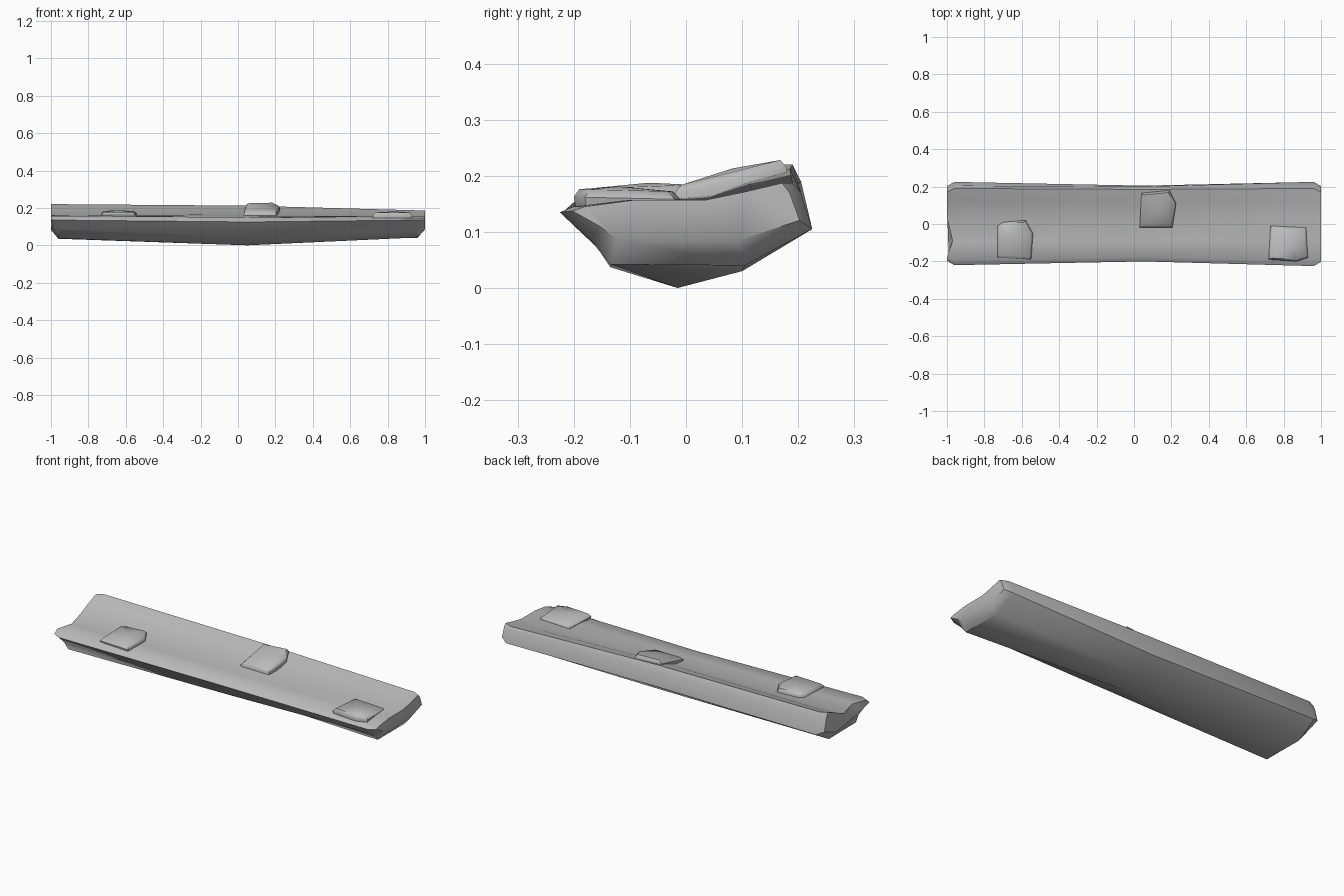
import bpy, bmesh, math

cube = bpy.data.objects.get("Cube")
if cube:
    bpy.data.objects.remove(cube, do_unlink=True)

stone = bpy.data.materials.new("grey_stone")
stone.use_nodes = True
colour = (0.5, 0.5, 0.5, 1)
stone.diffuse_color = colour
stone.node_tree.nodes["Principled BSDF"].inputs["Base Color"].default_value = colour


def finish(name, bm, angle):
    bmesh.ops.recalc_face_normals(bm, faces=bm.faces)
    mesh = bpy.data.meshes.new(name)
    bm.to_mesh(mesh)
    bm.free()
    mesh.materials.append(stone)
    obj = bpy.data.objects.new(name, mesh)
    bpy.context.collection.objects.link(obj)
    bpy.ops.object.select_all(action="DESELECT")
    obj.select_set(True)
    bpy.context.view_layer.objects.active = obj
    bpy.ops.object.shade_smooth_by_angle(angle=math.radians(angle))
    return obj


def skin(bm, rings):
    for a, b in zip(rings, rings[1:]):
        for i in range(len(a)):
            j = (i + 1) % len(a)
            bm.faces.new((a[i], a[j], b[j], b[i]))


# Cross-sections (y, z): front lip, hollow top, raised back, keel, undercut
left = [(-.22, .135), (-.195, .157), (-.1, .16), (.04, .162), (.12, .195), (.19, .22),
        (.205, .19), (.225, .105), (.105, .035), (-.135, .037), (-.17, .09)]
middle = [(-.2, .125), (-.175, .15), (-.09, .155), (.04, .165), (.11, .192), (.185, .212),
          (.2, .185), (.205, .1), (.1, .03), (-.015, 0), (-.13, .045)]
right = [(-.225, .135), (-.2, .145), (-.1, .157), (.04, .157), (.12, .172), (.19, .187),
         (.205, .17), (.225, .105), (.105, .04), (-.135, .042), (-.17, .085)]


def cap(section, x, notch):
    # End ring drawn in from the front, back and underside
    ring = []
    for y, z in section:
        z = z if z > .14 else z + (.14 - z) * .45
        dent = notch * max(0, 1 - abs(y + .1) / .1)
        ring.append((x * (1 - dent), y * .9, z))
    return ring


bm = bmesh.new()
stations = [cap(left, -1, .03),
            [(-.96, y, z) for y, z in left],
            [(.05, y, z) for y, z in middle],
            [(.96, y, z) for y, z in right],
            cap(right, 1, 0)]
rings = [[bm.verts.new(p) for p in s] for s in stations]
skin(bm, rings)
for end in (rings[0], rings[-1]):
    bmesh.ops.triangulate(bm, faces=[bm.faces.new(end)])
finish("stone_beam", bm, 42)


# Worn stones set into the top: outline, front and back height of the top
def raised_stone(name, outline, front_z, back_z, depth):
    cx = sum(p[0] for p in outline) / len(outline)
    cy = sum(p[1] for p in outline) / len(outline)
    y0, y1 = min(p[1] for p in outline), max(p[1] for p in outline)
    bm = bmesh.new()
    rings = []
    for scale, drop in ((.96, depth), (1, .018), (.88, .004)):
        ring = []
        for x, y in outline:
            t = (y - y0) / (y1 - y0)
            z = front_z + (back_z - front_z) * t - drop
            ring.append(bm.verts.new((cx + (x - cx) * scale, cy + (y - cy) * scale, z)))
        rings.append(ring)
    skin(bm, rings)
    bm.faces.new(rings[0])
    crown = bm.verts.new((cx, cy, (front_z + back_z) / 2 + .003))
    top = rings[-1]
    for i, v in enumerate(top):
        bm.faces.new((v, top[(i + 1) % len(top)], crown))
    finish(name, bm, 50)


raised_stone("right_raised_stone",
             [(-.73, -.18), (-.73, -.01), (-.7, .01), (-.58, .02), (-.54, -.05), (-.55, -.19)],
             .181, .188, .045)
raised_stone("middle_raised_stone",
             [(.03, -.02), (.04, .165), (.19, .18), (.225, .11), (.205, -.02)],
             .188, .232, .05)
raised_stone("left_raised_stone",
             [(.72, -.19), (.73, -.01), (.92, -.02), (.93, -.18), (.87, -.2)],
             .18, .176, .035)
